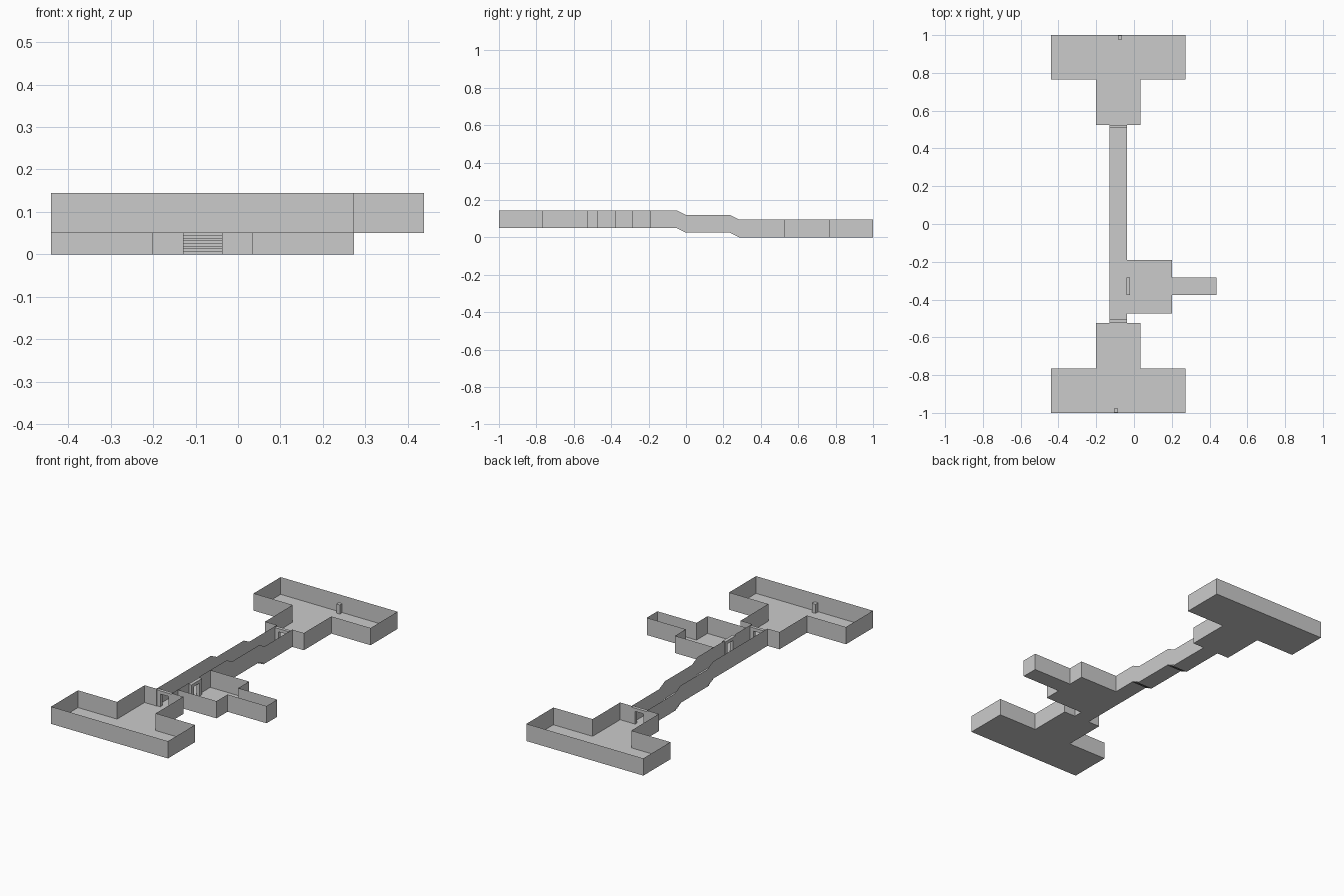
import bpy, bmesh
from mathutils import Vector

if "Cube" in bpy.data.objects:
    bpy.data.objects.remove(bpy.data.objects["Cube"])

H = 0.095              # wall height
X0, X1 = -0.13, -0.036  # corridor sides
END = 0.525            # corridor ends at +-END


def finish(name, bm):
    me = bpy.data.meshes.new(name)
    bm.to_mesh(me)
    bm.free()
    ob = bpy.data.objects.new(name, me)
    bpy.context.collection.objects.link(ob)
    return ob


def sweep(bm, pts, vec):
    """Strip of quads from a polyline pushed along vec."""
    a = [bm.verts.new(p) for p in pts]
    b = [bm.verts.new(Vector(p) + Vector(vec)) for p in pts]
    for i in range(len(a) - 1):
        bm.faces.new((a[i], a[i + 1], b[i + 1], b[i]))


def room(name, outline, z):
    """Flat floor plus thin walls; the outline starts and ends at its doorway."""
    bm = bmesh.new()
    pts = [(x, y, z) for x, y in outline]
    bm.faces.new([bm.verts.new(p) for p in pts])
    sweep(bm, pts, (0, 0, H))
    bmesh.ops.remove_doubles(bm, verts=bm.verts, dist=1e-5)
    return finish(name, bm)


def door_frame(name, centre, width, depth, axis, height=0.088):
    """Arch-shaped profile given thickness across the doorway."""
    w, o, oh = width / 2, width * 0.27, height * 0.8
    prof = [(-w, 0), (-o, 0), (-o, oh), (o, oh), (o, 0), (w, 0), (w, height), (-w, height)]
    c = Vector(centre)
    bm = bmesh.new()
    push = Vector((0, depth, 0)) if axis == 'y' else Vector((depth, 0, 0))
    side = Vector((1, 0, 0)) if axis == 'y' else Vector((0, 1, 0))
    f = bm.faces.new([bm.verts.new(c - push / 2 + side * u + Vector((0, 0, v))) for u, v in prof])
    ext = bmesh.ops.extrude_face_region(bm, geom=[f], use_keep_orig=True)
    bmesh.ops.translate(bm, vec=push, verts=[g for g in ext['geom'] if isinstance(g, bmesh.types.BMVert)])
    bmesh.ops.recalc_face_normals(bm, faces=bm.faces)
    return finish(name, bm)


def pillar(name, lo, hi):
    bm = bmesh.new()
    bmesh.ops.create_cube(bm, size=1)
    lo, hi = Vector(lo), Vector(hi)
    for v in bm.verts:
        v.co = (lo + hi) / 2 + v.co * (hi - lo)
    return finish(name, bm)


# T-shaped end rooms, the lower one mirrored in y
tee = [(X1, END), (0.034, END), (0.034, 0.765), (0.273, 0.765), (0.273, 1),
       (-0.44, 1), (-0.44, 0.765), (-0.202, 0.765), (-0.202, END), (X0, END)]
room("low_end_room", tee, 0.0)
room("high_end_room", [(x, -y) for x, y in tee], 0.05)

# side room with its alcove
room("side_room", [(X1, -0.377), (X1, -0.473), (0.2, -0.473), (0.2, -0.377), (0.438, -0.377),
                   (0.438, -0.284), (0.2, -0.284), (0.2, -0.19), (X1, -0.19), (X1, -0.284)], 0.05)

# corridor floor with two short flights of steps
steps = [(-END, 0.05)]
z = 0.05
for start in (-0.05, 0.235):
    for i in range(4):
        y = start + i * 0.0125
        steps += [(y, z), (y, z - 0.00625)]
        z -= 0.00625
steps.append((END, 0.0))
bm = bmesh.new()
sweep(bm, [(X0, y, h) for y, h in steps], (X1 - X0, 0, 0))
finish("corridor_floor", bm)

# corridor walls follow the slope; the right one stops at the side room
slope = [(-0.05, 0.05), (0, 0.025), (0.235, 0.025), (0.285, 0), (END, 0)]
bm = bmesh.new()
sweep(bm, [(X0, y, h) for y, h in [(-END, 0.05)] + slope], (0, 0, H))
sweep(bm, [(X1, y, h) for y, h in [(-0.19, 0.05)] + slope], (0, 0, H))
sweep(bm, [(X1, -END, 0.05), (X1, -0.473, 0.05)], (0, 0, H))
finish("corridor_walls", bm)

# door frames
xc = (X0 + X1) / 2
door_frame("low_door_frame", (xc, END - 0.009, 0), X1 - X0, 0.018, 'y')
door_frame("high_door_frame", (xc, -END + 0.012, 0.05), X1 - X0, 0.018, 'y')
door_frame("side_door_frame", (-0.03, -0.33, 0.05), 0.093, 0.018, 'x')

# small pillars against the end walls
pillar("low_pillar", (-0.085, 0.978, 0), (-0.064, 0.999, 0.05))
pillar("high_pillar", (-0.106, -0.999, 0.05), (-0.084, -0.976, 0.1))
